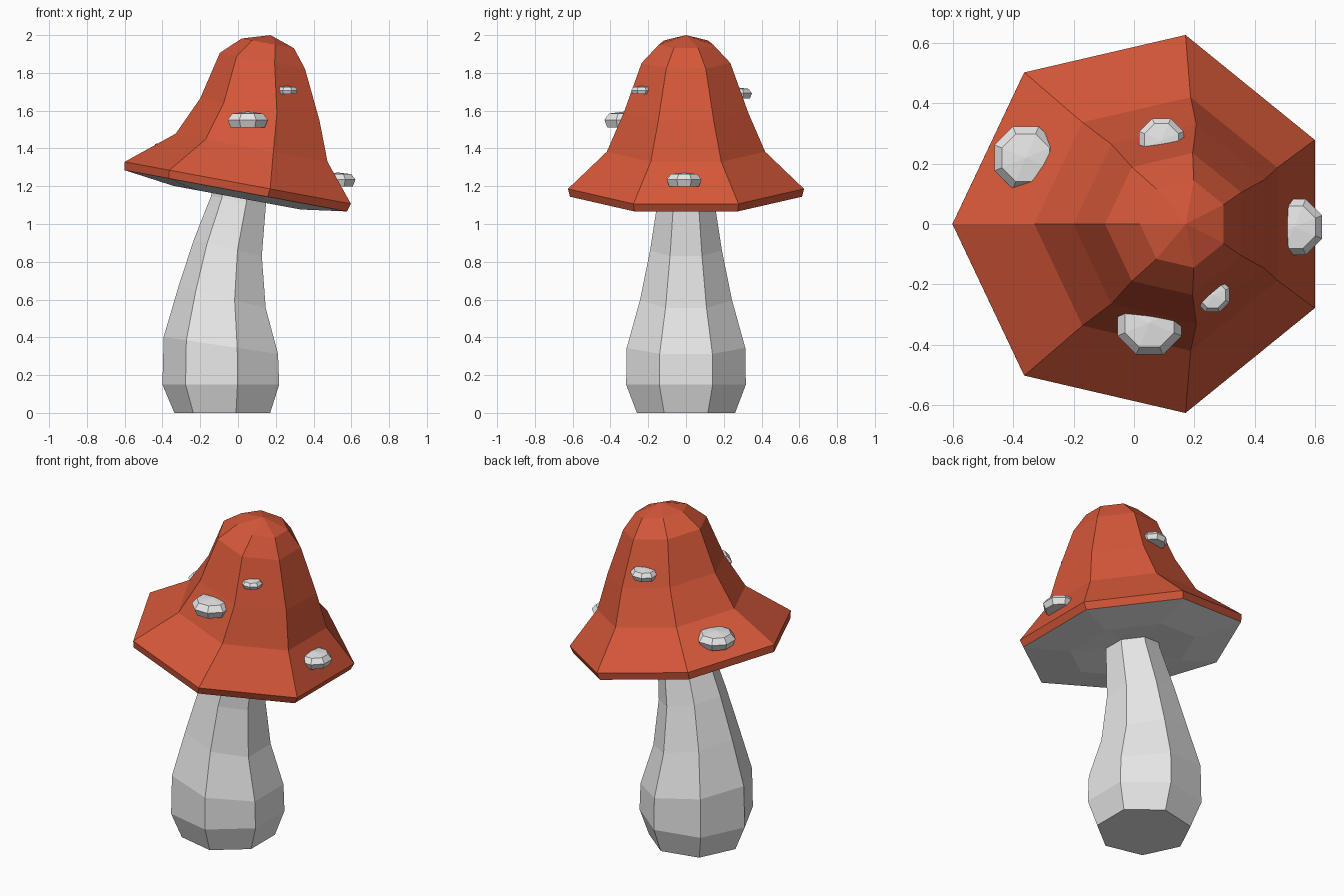
import bpy, bmesh, math
from mathutils import Vector
from mathutils.bvhtree import BVHTree

if "Cube" in bpy.data.objects:
    bpy.data.objects.remove(bpy.data.objects["Cube"])

SIDES = 7


def material(name, rgb):
    m = bpy.data.materials.new(name)
    m.diffuse_color = (*rgb, 1)
    m.use_nodes = True
    m.node_tree.nodes["Principled BSDF"].inputs["Base Color"].default_value = m.diffuse_color
    return m


RED = material("cap red", (0.66, 0.095, 0.04))
GREY = material("pale grey", (0.8, 0.8, 0.8))


def loft(bm, rings, apex=None, close_bottom=False):
    """Skin seven-sided rings (centre x, centre z, radius, tilt in degrees), listed upwards."""
    loops = []
    for cx, cz, r, tilt in rings:
        t = math.radians(tilt)
        loop = []
        for i in range(SIDES):
            a = math.pi + math.tau * i / SIDES      # one corner points to -x
            u, v = r * math.cos(a), r * math.sin(a)
            loop.append(bm.verts.new((cx + u * math.cos(t), v, cz - u * math.sin(t))))
        loops.append(loop)
    for lo, hi in zip(loops, loops[1:]):
        for i in range(SIDES):
            j = (i + 1) % SIDES
            bm.faces.new((lo[i], lo[j], hi[j], hi[i]))
    if apex:
        top = bm.verts.new(apex)
        for i in range(SIDES):
            bm.faces.new((loops[-1][i], loops[-1][(i + 1) % SIDES], top))
    if close_bottom:
        bm.faces.new(loops[0][::-1])


def finish(bm, name, mat):
    me = bpy.data.meshes.new(name)
    bm.to_mesh(me)
    me.materials.append(mat)
    ob = bpy.data.objects.new(name, me)
    bpy.context.collection.objects.link(ob)
    return ob


# Leaning stem, its top hidden in the cap
stem = bmesh.new()
loft(stem, [(-0.07, 0.0, 0.267, 0), (-0.075, 0.15, 0.325, 0),
            (-0.075, 0.355, 0.322, 8.5), (-0.072, 0.61, 0.25, 14),
            (-0.045, 0.87, 0.195, 13), (0.01, 1.12, 0.155, 11),
            (0.02, 1.2, 0.15, 10.5)], close_bottom=True)
finish(stem, "stem", GREY)

# Tilted bell cap with a thin rim band
cap = bmesh.new()
T = 10.5
loft(cap, [(0.019, 1.17, 0.63, T), (0.03, 1.212, 0.641, T),
           (0.093, 1.40, 0.43, T), (0.132, 1.603, 0.338, T),
           (0.141, 1.862, 0.241, T), (0.165, 1.955, 0.148, T)],
     apex=(0.172, 0, 2.0))
tree = BVHTree.FromBMesh(cap)
finish(cap, "cap", RED)

# Slightly bulging underside (innermost ring first, facing down)
gills = bmesh.new()
loft(gills, [(0.02, 1.15, 0.12, T), (0.013, 1.136, 0.36, T), (0.019, 1.17, 0.63, T)],
     close_bottom=True)
finish(gills, "cap_underside", GREY)


# Faceted spots, seated on the nearest cap face
def spot(name, near, r, n=8):
    point, normal, _, _ = tree.find_nearest(Vector(near))
    bm = bmesh.new()
    loops = []
    for scale, h in ((0.85, -0.3), (1.0, 0.05), (0.76, 0.34)):
        loops.append([bm.verts.new((r * scale * math.cos(math.tau * (i + 0.5) / n),
                                    r * scale * math.sin(math.tau * (i + 0.5) / n),
                                    r * h)) for i in range(n)])
    top = bm.verts.new((0, 0, r * 0.43))
    for i in range(n):
        j = (i + 1) % n
        for lo, hi in zip(loops, loops[1:]):
            bm.faces.new((lo[i], lo[j], hi[j], hi[i]))
        bm.faces.new((loops[-1][i], loops[-1][j], top))
    bm.faces.new(loops[0][::-1])
    rot = normal.to_track_quat('Z', 'Y').to_matrix()
    for v in bm.verts:
        v.co = rot @ v.co + point
    finish(bm, name, GREY)


spot("spot_front", (0.05, -0.335, 1.55), 0.115)
spot("spot_front_small", (0.26, -0.235, 1.705), 0.06)
spot("spot_right", (0.53, -0.01, 1.23), 0.1)
spot("spot_left_back", (-0.36, 0.22, 1.39), 0.112)
spot("spot_back", (0.09, 0.28, 1.69), 0.08)
